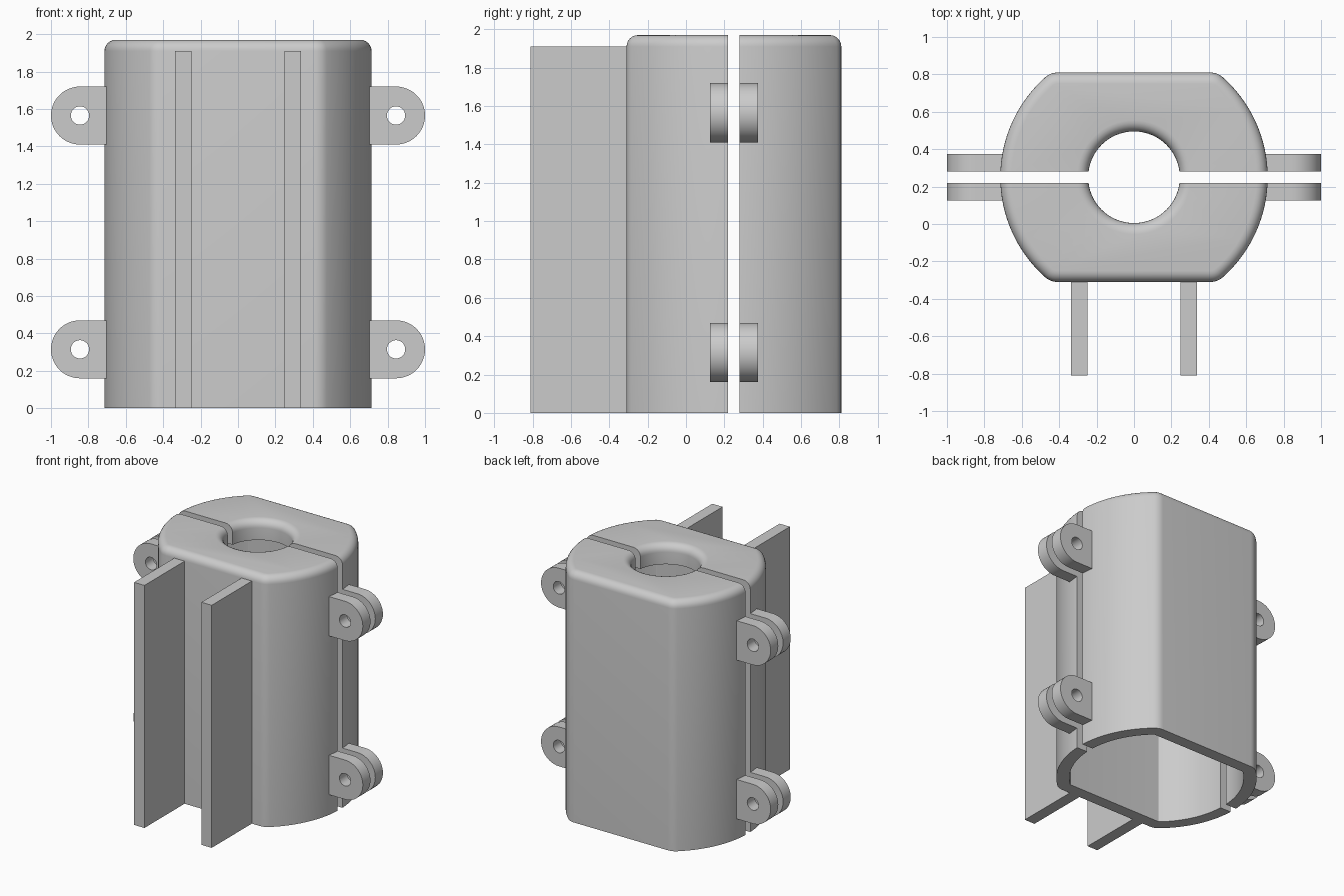
import bpy, bmesh
from math import sin, cos, pi, sqrt, atan2

if "Cube" in bpy.data.objects:
    bpy.data.objects.remove(bpy.data.objects["Cube"])

MID_Y = 0.25      # centre of the clamp body
HEIGHT = 1.97
WALL = 0.093
ROOF = 0.155
HOLE_R = 0.245
ROUND = 0.06
GAP = 0.03        # half the slot width

grey = bpy.data.materials.new("plain grey")
grey.use_nodes = True
grey.diffuse_color = (0.6, 0.6, 0.6, 1)
grey.node_tree.nodes["Principled BSDF"].inputs["Base Color"].default_value = (0.6, 0.6, 0.6, 1)


def finish(bm, name):
    bmesh.ops.recalc_face_normals(bm, faces=bm.faces)
    mesh = bpy.data.meshes.new(name)
    bm.to_mesh(mesh)
    bm.free()
    mesh.materials.append(grey)
    ob = bpy.data.objects.new(name, mesh)
    bpy.context.collection.objects.link(ob)
    return ob


def prism(points, depth):
    """Closed loop of 3D points extruded by a vector."""
    bm = bmesh.new()
    face = bm.faces.new([bm.verts.new(p) for p in points])
    out = bmesh.ops.extrude_face_region(bm, geom=[face])
    verts = [g for g in out["geom"] if isinstance(g, bmesh.types.BMVert)]
    bmesh.ops.translate(bm, verts=verts, vec=depth)
    return bm


def box(name, lo, hi):
    loop = [(lo[0], lo[1], lo[2]), (hi[0], lo[1], lo[2]),
            (hi[0], hi[1], lo[2]), (lo[0], hi[1], lo[2])]
    return finish(prism(loop, (0, 0, hi[2] - lo[2])), name)


def arc(cx, cy, r, a, b, n):
    return [(cx + r * cos(a + (b - a) * i / n), cy + r * sin(a + (b - a) * i / n))
            for i in range(n + 1)]


def outline(inset, z):
    """Circle with flat front and back and rounded corners."""
    r, flat, f = 0.715 - inset, 0.56 - inset, 0.1 - inset
    cy = flat - f
    cx = sqrt((r - f) ** 2 - cy ** 2)
    t = atan2(cy, cx)
    side = arc(0, 0, r, -t, t, 32)
    side = arc(cx, -cy, f, -pi / 2, -t, 6)[:-1] + side + arc(cx, cy, f, t, pi / 2, 6)[1:]
    loop = side + [(-x, -y) for x, y in side]
    return [(x, y + MID_Y, z) for x, y in loop]


def cut(ob, cutters):
    for c in cutters:
        c.hide_render = True
        mod = ob.modifiers.new("cut", "BOOLEAN")
        mod.operation, mod.solver, mod.object = "DIFFERENCE", "EXACT", c
    dg = bpy.context.evaluated_depsgraph_get()
    mesh = bpy.data.meshes.new_from_object(ob.evaluated_get(dg))
    ob.modifiers.clear()
    ob.data = mesh
    mesh.name = ob.name


def smooth(ob):
    bpy.ops.object.select_all(action="DESELECT")
    ob.select_set(True)
    bpy.context.view_layer.objects.active = ob
    bpy.ops.object.shade_smooth_by_angle(angle=0.6)


def shell_block(name):
    bm = prism(outline(0, 0), (0, 0, HEIGHT))
    rim = [e for e in bm.edges if all(v.co.z > HEIGHT - 0.01 for v in e.verts)]
    bmesh.ops.bevel(bm, geom=rim, offset=ROUND, segments=6, profile=0.5, affect="EDGES")
    return finish(bm, name)


# Cutters: hollow inside, flared top hole, and the half to discard
cavity = finish(prism(outline(WALL, -0.1), (0, 0, HEIGHT - ROOF + 0.1)), "cavity_cutter")
flare = [(HOLE_R, 1.5)] + [(HOLE_R + ROUND - x, HEIGHT - ROUND + z)
                           for x, z in arc(0, 0, ROUND, 0, pi / 2, 6)]
flare.append((HOLE_R + ROUND, HEIGHT + 0.1))
bm = bmesh.new()
rings = [[bm.verts.new((r * cos(2 * pi * i / 64), MID_Y + r * sin(2 * pi * i / 64), z))
          for i in range(64)] for r, z in flare]
for a, b in zip(rings, rings[1:]):
    for i in range(64):
        j = (i + 1) % 64
        bm.faces.new((a[i], a[j], b[j], b[i]))
bm.faces.new(rings[0])
bm.faces.new(rings[-1])
hole = finish(bm, "hole_cutter")
back_region = box("back_cutter", (-2, MID_Y - GAP, -1), (2, 2, 3))
front_region = box("front_cutter", (-2, -2, -1), (2, MID_Y + GAP, 3))

# Two half shells
for name, region in (("front_shell", back_region), ("back_shell", front_region)):
    shell = shell_block(name)
    cut(shell, [cavity, hole, region])
    smooth(shell)

# Drilled lugs, four on each half
TAB_R, TAB_X, TAB_T = 0.155, 0.845, 0.095
for side, sx in (("left", 1), ("right", -1)):
    for level, z in (("lower", 0.315), ("upper", 1.565)):
        pin = finish(prism([(sx * x, -1, zz) for x, zz in arc(TAB_X, z, 0.049, 0, 2 * pi, 32)[:-1]],
                           (0, 3, 0)), "pin_cutter")
        for half, y in (("front", MID_Y - GAP - TAB_T), ("back", MID_Y + GAP)):
            loop = [(0.66, z - TAB_R)] + arc(TAB_X, z, TAB_R, -pi / 2, pi / 2, 24) + [(0.66, z + TAB_R)]
            lug = finish(prism([(sx * x, y, zz) for x, zz in loop], (0, TAB_T, 0)),
                         f"{half}_{side}_{level}_lug")
            cut(lug, [pin])
            smooth(lug)
        bpy.data.objects.remove(pin)

for c in (cavity, hole, back_region, front_region):
    bpy.data.objects.remove(c)

# Mounting fins on the front
box("left_fin", (0.248, -0.81, 0), (0.338, -0.3, 1.91))
box("right_fin", (-0.338, -0.81, 0), (-0.248, -0.3, 1.91))
